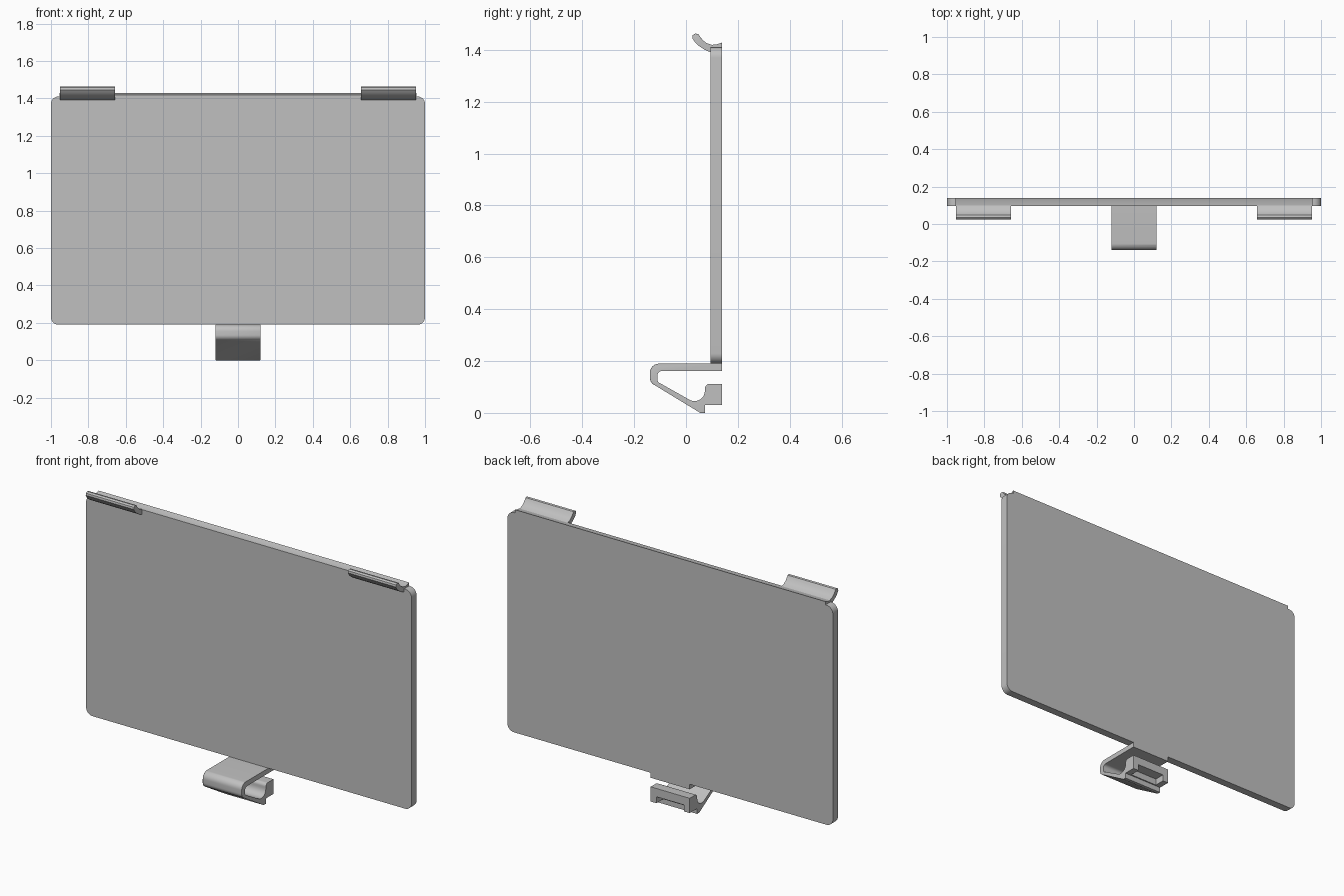
import bpy, bmesh, math
from mathutils import Vector

cube = bpy.data.objects.get("Cube")
if cube:
    bpy.data.objects.remove(cube, do_unlink=True)

GREY = (0.53, 0.53, 0.53, 1)
grey = bpy.data.materials.new("plain grey")
grey.use_nodes = True
grey.diffuse_color = GREY
grey.node_tree.nodes["Principled BSDF"].inputs["Base Color"].default_value = GREY


def rounded(corners, steps=8):
    """Turn (u, v, radius) corners into an outline with arcs."""
    out = []
    for i, (u, v, r) in enumerate(corners):
        p = Vector((u, v))
        if r == 0:
            out.append(p)
            continue
        a = (Vector(corners[i - 1][:2]) - p).normalized()
        b = (Vector(corners[(i + 1) % len(corners)][:2]) - p).normalized()
        half = a.angle(b) / 2
        centre = p + (a + b).normalized() * r / math.sin(half)
        start = p + a * r / math.tan(half) - centre
        end = p + b * r / math.tan(half) - centre
        sweep = start.angle(end)
        for k in range(steps + 1):
            t = k / steps
            out.append(centre + (start * math.sin((1 - t) * sweep)
                                 + end * math.sin(t * sweep)) / math.sin(sweep))
    return out


def extrude(name, outline, axis, low, high, soft=None, radius=0.01):
    """Extrude an outline along x or y; soft(edge middle) picks end edges to round."""
    def place(p, d):
        return (d, p[0], p[1]) if axis == "x" else (p[0], d, p[1])

    bm = bmesh.new()
    ends = [bm.faces.new([bm.verts.new(place(p, d)) for p in outline])
            for d in (low, high)]
    n = len(outline)
    a, b = [list(f.verts) for f in ends]
    for i in range(n):
        j = (i + 1) % n
        bm.faces.new((a[i], a[j], b[j], b[i]))
    bmesh.ops.recalc_face_normals(bm, faces=bm.faces)
    if soft:
        chosen = [e for f in ends for e in f.edges
                  if soft((e.verts[0].co + e.verts[1].co) / 2)]
        bmesh.ops.bevel(bm, geom=chosen, offset=radius, segments=3,
                        profile=0.5, affect="EDGES", clamp_overlap=True)
    mesh = bpy.data.meshes.new(name)
    bm.to_mesh(mesh)
    bm.free()
    mesh.materials.append(grey)
    ob = bpy.data.objects.new(name, mesh)
    bpy.context.collection.objects.link(ob)
    return ob


def activate(ob):
    bpy.ops.object.select_all(action="DESELECT")
    ob.select_set(True)
    bpy.context.view_layer.objects.active = ob


FRONT, BACK = 0.095, 0.139

# Flat panel with rounded corners
panel = extrude("panel", rounded([(-1, 0.19, 0.04), (1, 0.19, 0.04),
                                  (1, 1.41, 0.04), (-1, 1.41, 0.04)]),
                "y", FRONT, BACK)

# Low rail along the top edge
rail = extrude("top_rail", [(FRONT, 1.41), (BACK, 1.41), (BACK, 1.428),
                            (0.118, 1.421), (FRONT, 1.419)], "x", -0.955, 0.955)

# Curved hooks at both ends of the top edge
hook_outline = [(0.1, 1.391), (0.09, 1.393), (0.073, 1.4), (0.05, 1.415),
                (0.034, 1.43), (0.024, 1.446), (0.026, 1.457), (0.036, 1.463),
                (0.048, 1.461), (0.054, 1.452), (0.064, 1.438), (0.08, 1.426),
                (0.1, 1.419)]
parts = [panel, rail]
for side, low, high in (("left", 0.658, 0.953), ("right", -0.953, -0.658)):
    parts.append(extrude(side + "_hook", hook_outline, "x", low, high,
                         lambda m: m.y < 0.052 and m.z > 1.44, 0.006))

# Folded spring clip under the panel
clip = extrude("spring_clip", rounded([
    (BACK, 0.19, 0), (-0.139, 0.19, 0.035), (-0.139, 0.118, 0.03),
    (0.055, 0, 0), (0.073, 0, 0), (0.073, 0.03, 0), (BACK, 0.03, 0),
    (BACK, 0.112, 0), (0.073, 0.112, 0.018), (0.073, 0.017, 0.04),
    (-0.11, 0.12, 0.012), (-0.11, 0.162, 0.018), (BACK, 0.162, 0)]),
    "x", -0.12, 0.12,
    lambda m: m.y < -0.12 or m.z < 0.002, 0.008)

# Slot in the underside of the clip's end block
cutter = extrude("slot_cutter", [(0.08, 0.01), (0.16, 0.01),
                                 (0.16, 0.066), (0.08, 0.066)], "x", -0.085, 0.085)
cutter.hide_render = True
activate(clip)
cut = clip.modifiers.new("slot", "BOOLEAN")
cut.operation = "DIFFERENCE"
cut.solver = "EXACT"
cut.object = cutter
bpy.ops.object.modifier_apply(modifier=cut.name)
bpy.data.objects.remove(cutter, do_unlink=True)
parts.append(clip)

for ob in parts:
    activate(ob)
    bpy.ops.object.shade_smooth_by_angle(angle=math.radians(35))
